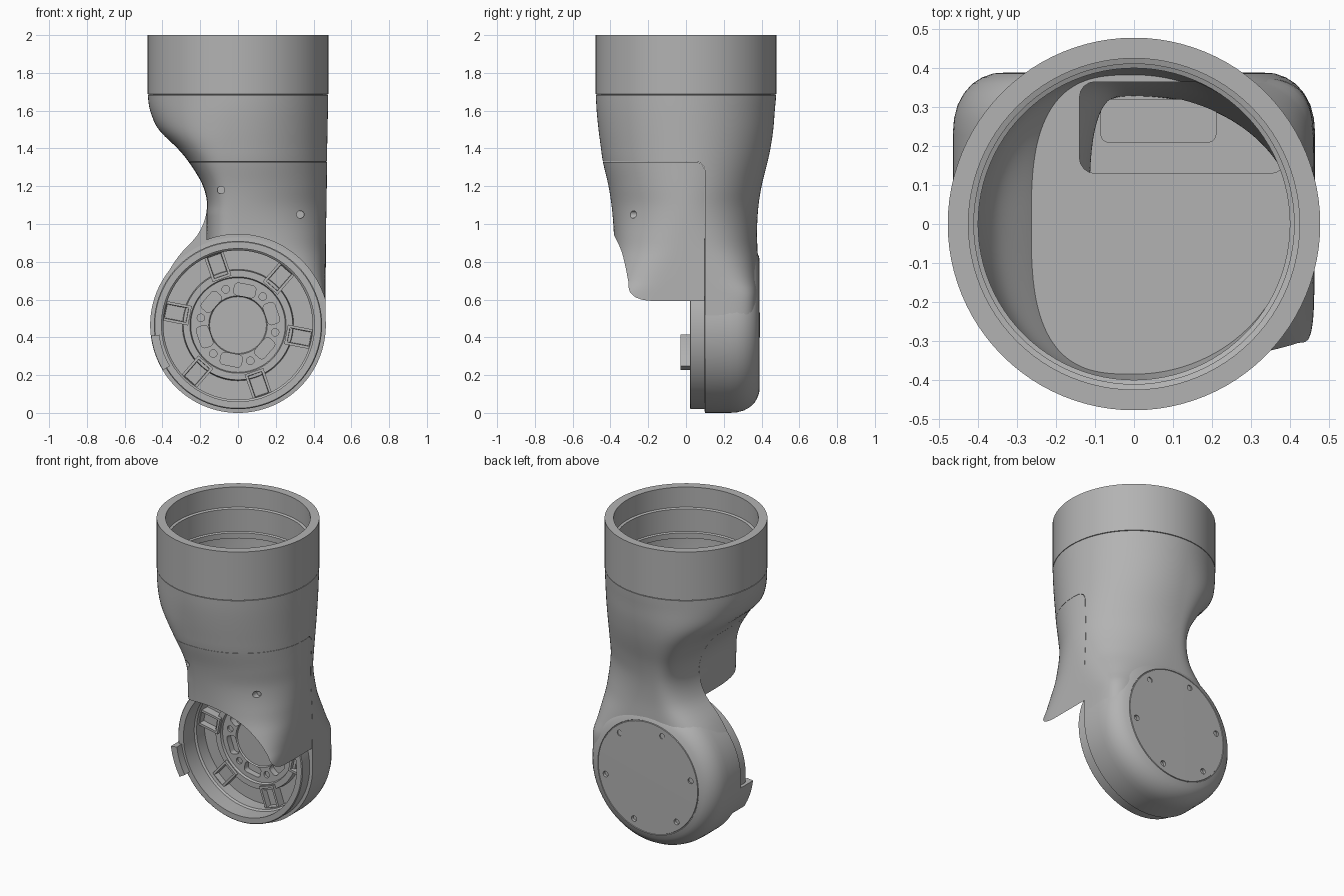
import bpy, bmesh, math
from mathutils import Matrix, Vector

old = bpy.data.objects.get("Cube")
if old:
    bpy.data.objects.remove(old)

grey = bpy.data.materials.new("machined grey")
grey.use_nodes = True
grey.diffuse_color = (0.45, 0.45, 0.45, 1)
grey.node_tree.nodes["Principled BSDF"].inputs["Base Color"].default_value = (0.45, 0.45, 0.45, 1)

HUB = 0.465                                        # height of the joint axis
SPOKES = [math.radians(-11 + 60 * k) for k in range(6)]


def finish(name, bm):
    bmesh.ops.remove_doubles(bm, verts=bm.verts, dist=1e-5)
    bmesh.ops.recalc_face_normals(bm, faces=bm.faces)
    mesh = bpy.data.meshes.new(name)
    bm.to_mesh(mesh)
    bm.free()
    mesh.materials.append(grey)
    ob = bpy.data.objects.new(name, mesh)
    bpy.context.collection.objects.link(ob)
    return ob


def select(ob):
    bpy.ops.object.select_all(action='DESELECT')
    ob.select_set(True)
    bpy.context.view_layer.objects.active = ob


def smooth(ob, angle=32):
    select(ob)
    bpy.ops.object.shade_smooth_by_angle(angle=math.radians(angle))


def boolean(ob, cutter, op='DIFFERENCE'):
    select(ob)
    mod = ob.modifiers.new("cut", 'BOOLEAN')
    mod.operation, mod.solver, mod.object = op, 'EXACT', cutter
    bpy.ops.object.modifier_apply(modifier=mod.name)
    bpy.data.objects.remove(cutter)


def skin(bm, rings, closed_loop=False):
    n = len(rings[0])
    pairs = list(zip(rings, rings[1:]))
    if closed_loop:
        pairs.append((rings[-1], rings[0]))
    for a, b in pairs:
        for i in range(n):
            j = (i + 1) % n
            bm.faces.new((a[i], a[j], b[j], b[i]))


def lathe(name, profile, across=False, closed=False, n=96):
    """Turn (radius, height) points about z, or about the joint axis."""
    bm, rings = bmesh.new(), []
    for r, h in profile:
        ring = []
        for k in range(n):
            t = math.tau * k / n
            c, s = r * math.cos(t), r * math.sin(t)
            ring.append(bm.verts.new((c, h, HUB + s) if across else (c, s, h)))
        rings.append(ring)
    skin(bm, rings, closed)
    return finish(name, bm)


def box(name, lo, hi, rounding=0.0):
    """Box, with its upright edges rounded if asked."""
    bm = bmesh.new()
    lo, hi = Vector(lo), Vector(hi)
    bmesh.ops.create_cube(bm, size=1, matrix=Matrix.Translation((lo + hi) / 2) @ Matrix.Diagonal((*(hi - lo), 1)))
    if rounding:
        upright = [e for e in bm.edges if abs(e.verts[0].co.z - e.verts[1].co.z) > .01]
        bmesh.ops.bevel(bm, geom=upright, offset=rounding, segments=4, affect='EDGES', profile=.5)
    return finish(name, bm)


def polar(r, t, y):
    return Vector((r * math.cos(t), y, HUB + r * math.sin(t)))


def drills(spots, radius, depth):
    """Short cylinders along y, joined into one cutter."""
    bm = bmesh.new()
    for p in spots:
        m = Matrix.Translation(p) @ Matrix.Rotation(math.pi / 2, 4, 'X')
        bmesh.ops.create_cone(bm, cap_ends=True, segments=16, radius1=radius, radius2=radius, depth=depth, matrix=m)
    return finish("drills", bm)


# Body stations: height, right edge, left edge, front, back, squareness of each side
STATIONS = [
    (1.8, -.478, .478, -.478, .478, 2, 2), (1.683, -.477, .477, -.477, .477, 2, 2),
    (1.6, -.465, .476, -.473, .47, 2, 2.1), (1.5, -.42, .474, -.463, .462, 2, 2.4),
    (1.4, -.32, .472, -.45, .447, 2, 3), (1.33, -.262, .471, -.44, .432, 2, 3.2),
    (1.2, -.185, .47, -.41, .4, 2, 3.3), (1.08, -.165, .468, -.392, .382, 2, 3.3),
    (.95, -.21, .466, -.382, .376, 2.3, 3.3), (.83, -.315, .465, -.38, .38, 2.9, 3.6),
    (.7, -.395, .464, -.378, .384, 4.6, 4.5), (.62, -.425, .463, -.375, .384, 7, 6),
    (.47, -.45, .462, -.37, .382, 7, 7)]


def station(z):
    last = len(STATIONS) - 1
    i = next((k for k in range(last) if STATIONS[k + 1][0] <= z), last - 1)
    p, q = STATIONS[i], STATIONS[i + 1]
    before, after = STATIONS[max(i - 1, 0)], STATIONS[min(i + 2, last)]
    t = (z - p[0]) / (q[0] - p[0])
    h = q[0] - p[0]
    out = []
    for c in range(1, 7):
        m0 = (q[c] - before[c]) / (q[0] - before[0]) * h
        m1 = (after[c] - p[c]) / (after[0] - p[0]) * h
        out.append((2*t**3 - 3*t*t + 1) * p[c] + (t**3 - 2*t*t + t) * m0
                   + (3*t*t - 2*t**3) * q[c] + (t**3 - t*t) * m1)
    return out


def loft(name, low, high, inset=0.0, straight=False, steps=44, n=128):
    """Stack of sections: round on one side, flattened on the other."""
    bm, rings = bmesh.new(), []
    for s in range(steps + 1):
        z = low + (high - low) * s / steps
        l, r, f, b, e_left, e_flat = station(z)
        if straight and z < 1.08:
            l, e_flat = -.168, 3.3
        ring = []
        for k in range(n):
            t = math.tau * k / n
            c, d = math.cos(t), math.sin(t)
            e = e_left if c > 0 else e_flat
            x = abs(c) ** (2 / e) * (r - inset if c > 0 else l + inset)
            y = abs(d) ** (2 / e) * (b - inset if d > 0 else f + inset)
            ring.append(bm.verts.new((x, y, z)))
        rings.append(ring)
    skin(bm, rings)
    bm.faces.new(rings[0])
    bm.faces.new(rings[-1])
    return finish(name, bm)


def cover_block(y, z):
    """Block in front of the seam, with a rounded top rear edge."""
    ob = box("cover_block", (-1, -1, 0), (1, y, z))
    bm = bmesh.new()
    bm.from_mesh(ob.data)
    edge = [e for e in bm.edges if all(v.co.y > 0 and v.co.z > 1 for v in e.verts)]
    bmesh.ops.bevel(bm, geom=edge, offset=.05, segments=6, affect='EDGES', profile=.5)
    bm.to_mesh(ob.data)
    bm.free()
    return ob


# Mounting collar, with stepped bore
collar = lathe("mounting_collar", [
    (.468, 1.68), (.468, 1.685), (.478, 1.687), (.478, 2), (.425, 2), (.425, 1.87), (.411, 1.865),
    (.411, 1.72), (.4, 1.715), (.4, 1.68)], closed=True)
smooth(collar)

# Main body: neck flowing into the joint, hollow at the top
body = loft("main_body", .47, 1.683)
boolean(body, cover_block(.1, 1.331))
boolean(body, loft("bore", 1.41, 1.79, inset=.066))
pocket = loft("pocket", 1.03, 1.5, inset=.05)
boolean(pocket, box("pocket_limits", (-.14, .13, 1), (.39, .365, 1.6), .04), 'INTERSECT')
boolean(body, pocket)
boolean(body, box("cable_slot", (-.085, .21, .97), (.21, .32, 1.1), .02))
boolean(body, lathe("joint_clearance", [(0, -1), (.44, -1), (.44, .3), (0, .3)], across=True))
smooth(body)

# Front cover, trimmed around the joint
cover = loft("front_cover", .52, 1.4, straight=True)
boolean(cover, cover_block(.0985, 1.3295), 'INTERSECT')
boolean(cover, lathe("joint_trim", [(0, -1), (.48, -1), (.48, 1), (0, 1)], across=True, n=128))
boolean(cover, drills([(-.09, -.41, 1.18), (.33, -.3, 1.05)], .02, .1))
smooth(cover)

# Joint housing: rounded back with cap seam, open cavity with ring and hub in front
housing = lathe("joint_housing", [
    (0, .391), (.355, .388), (.357, .383), (.36, .383), (.362, .386), (.39, .376), (.415, .36),
    (.437, .335), (.453, .305), (.462, .27), (.465, .23), (.465, .1), (.445, .098), (.445, .025),
    (.44, .02), (.405, .02), (.405, .13), (.395, .14), (.395, .22), (.295, .22), (.29, .185),
    (.255, .185), (.25, .2), (.155, .2), (.15, .21), (0, .21)], across=True, n=128)
boolean(housing, drills([polar(.31, t, .39) for t in SPOKES], .018, .04))
boolean(housing, drills([polar(.2, t, .2) for t in SPOKES], .02, .03))

# Six rounded windows around the hub
bm = bmesh.new()
for t in SPOKES:
    m = Matrix.Translation(polar(.187, t + math.pi / 6, .2)) @ Matrix.Rotation(-t - math.pi / 6, 4, 'Y')
    bmesh.ops.create_cube(bm, size=1, matrix=m @ Matrix.Diagonal((.065, .08, .115, 1)))
upright = [e for e in bm.edges if abs(e.verts[0].co.y - e.verts[1].co.y) > .05]
bmesh.ops.bevel(bm, geom=upright, offset=.02, segments=4, affect='EDGES', profile=.5)
boolean(housing, finish("hub_windows", bm))
smooth(housing)

# Six spoke pads with sunken slots
bm = bmesh.new()
for t in SPOKES:
    m = Matrix.Translation(polar(.332, t, .2)) @ Matrix.Rotation(-t, 4, 'Y')
    made = bmesh.ops.create_cube(bm, size=1, matrix=m @ Matrix.Diagonal((.146, .07, .105, 1)))
    front = min({f for v in made["verts"] for f in v.link_faces}, key=lambda f: f.calc_center_median().y)
    bmesh.ops.inset_region(bm, faces=[front], thickness=.02)
    bmesh.ops.inset_region(bm, faces=[front], thickness=.003)
    bmesh.ops.translate(bm, verts=front.verts, vec=(0, .04, 0))
finish("spoke_pads", bm)

# Stop tab on the housing rim
bm = bmesh.new()
rings = []
for k in range(9):
    t = math.radians(187 + 3 * k)
    rings.append([bm.verts.new(polar(r, t, y)) for r, y in ((.42, -.03), (.463, -.03), (.463, .1), (.42, .1))])
skin(bm, rings)
bm.faces.new(rings[0])
bm.faces.new(rings[-1])
smooth(finish("stop_tab", bm))
